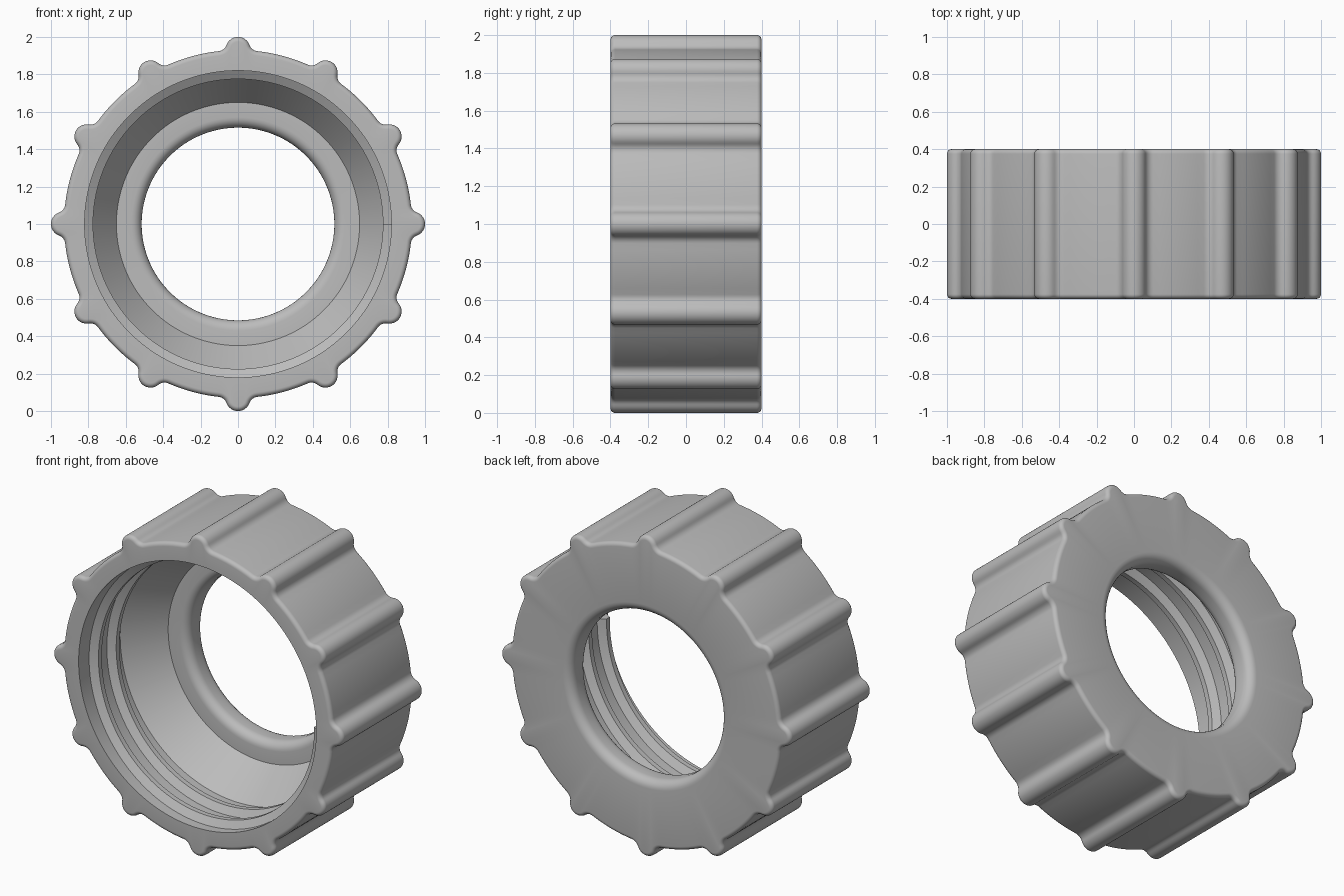
import bpy, bmesh, math
from math import sin, cos, pi

cube = bpy.data.objects.get("Cube")
if cube:
    bpy.data.objects.remove(cube, do_unlink=True)

BODY_R, RIB_R, FILLET_R = 0.93, 0.065, 0.05
RIB_C = 1 - RIB_R
BORE_R, CREST_R, HOLE_R = 0.82, 0.775, 0.515
HALF, EDGE, LIP = 0.4, 0.025, 0.055
RIBS = 12

grey = bpy.data.materials.new("plain grey")
grey.use_nodes = True
tone = (0.5, 0.5, 0.5, 1)
grey.diffuse_color = tone
grey.node_tree.nodes["Principled BSDF"].inputs["Base Color"].default_value = tone


def make_object(name, bm):
    bmesh.ops.recalc_face_normals(bm, faces=bm.faces[:])
    mesh = bpy.data.meshes.new(name)
    bm.to_mesh(mesh)
    bm.free()
    mesh.materials.append(grey)
    obj = bpy.data.objects.new(name, mesh)
    bpy.context.collection.objects.link(obj)
    bpy.ops.object.select_all(action='DESELECT')
    obj.select_set(True)
    bpy.context.view_layer.objects.active = obj
    bpy.ops.object.shade_smooth_by_angle(angle=math.radians(25))
    return obj


def skin(bm, rows, close_rows):
    """Join rings of vertices into quads."""
    count = len(rows[0])
    for a, b in zip(rows, rows[1:] + rows[:1] if close_rows else rows[1:]):
        for i in range(count):
            j = (i + 1) % count
            bm.faces.new((a[i], a[j], b[j], b[i]))


def half_sector():
    """Outline from rib tip to mid-gap: position and outward normal."""
    far = BODY_R + FILLET_R
    phi = math.acos((RIB_C**2 + far**2 - (RIB_R + FILLET_R)**2) / (2 * RIB_C * far))
    fx, fy = far * cos(phi), far * sin(phi)
    beta = math.atan2(fy, fx - RIB_C)
    pts = []
    for k in range(8):
        t = beta * k / 7
        pts.append((RIB_C + RIB_R * cos(t), RIB_R * sin(t), cos(t), sin(t)))
    for k in range(1, 7):
        t = beta + (phi - beta) * k / 6
        pts.append((fx - FILLET_R * cos(t), fy - FILLET_R * sin(t), cos(t), sin(t)))
    for k in range(1, 5):
        t = phi + (pi / RIBS - phi) * k / 4
        pts.append((BODY_R * cos(t), BODY_R * sin(t), cos(t), sin(t)))
    return pts


# Ribbed outline around the whole ring
half = half_sector()
sector = [(x, -y, nx, -ny) for x, y, nx, ny in half[-2:0:-1]] + half
outline = []
for n in range(RIBS):
    c, s = cos(2 * pi * n / RIBS), sin(2 * pi * n / RIBS)
    outline += [(x * c - y * s, x * s + y * c, nx * c - ny * s, nx * s + ny * c)
                for x, y, nx, ny in sector]

# Ring body: rounded ribbed outside, tapered bore and rounded rear hole
bm = bmesh.new()


def outer_row(inset, y):
    return [bm.verts.new((px - nx * inset, y, 1 + pz - nz * inset))
            for px, pz, nx, nz in outline]


def round_row(r, y):
    angles = [math.atan2(pz, px) for px, pz, nx, nz in outline]
    return [bm.verts.new((r * cos(a), y, 1 + r * sin(a))) for a in angles]


steps = [pi / 2 * k / 6 for k in range(7)]
rows = [outer_row(EDGE * (1 - sin(t)), -HALF + EDGE * (1 - cos(t))) for t in steps]
rows += [outer_row(EDGE * (1 - cos(t)), HALF - EDGE * (1 - sin(t))) for t in steps]
rows += [round_row(HOLE_R + LIP * (1 - sin(t)), HALF - LIP * (1 - cos(t))) for t in steps]
floor_y = 0.24
rows += [round_row(HOLE_R + LIP * (1 - cos(t)), floor_y + LIP * (1 - sin(t))) for t in steps]
rows += [round_row(0.65, floor_y), round_row(BORE_R, 0.01), round_row(BORE_R, -HALF)]
skin(bm, rows, True)
make_object("ribbed_ring", bm)

# Inner screw thread: trapezoid section swept along two turns
bm = bmesh.new()
section = [(BORE_R + 0.01, -0.05), (CREST_R, -0.016), (CREST_R, 0.016), (BORE_R + 0.01, 0.05)]
TURNS, PITCH, PER_TURN = 2, 0.175, 120
rows = []
for k in range(TURNS * PER_TURN + 1):
    turn = k / PER_TURN
    a = -2 * pi * turn
    y = -HALF + 0.06 + PITCH * turn
    rows.append([bm.verts.new((r * cos(a), y + dy, 1 + r * sin(a))) for r, dy in section])
skin(bm, rows, False)
bm.faces.new(rows[0])
bm.faces.new(rows[-1])
make_object("inner_thread", bm)
